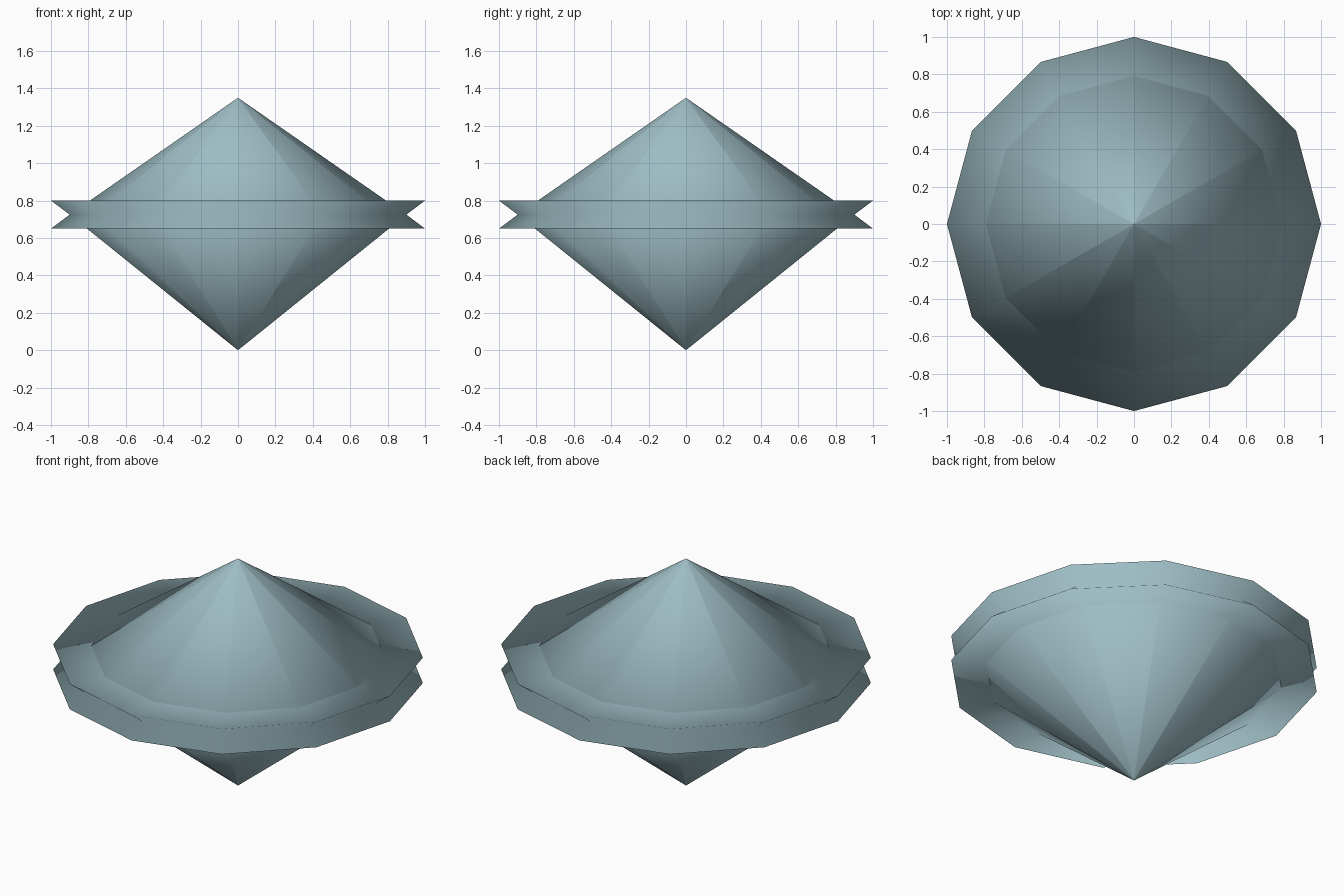
import bpy, bmesh, math
from mathutils import Vector

if "Cube" in bpy.data.objects:
    bpy.data.objects.remove(bpy.data.objects["Cube"])

SIDES = 12
WAIST_Z = 0.725

# one flat colour
mat = bpy.data.materials.new("pale_teal")
mat.diffuse_color = (0.34, 0.51, 0.555, 1)
mat.use_nodes = True
mat.node_tree.nodes["Principled BSDF"].inputs["Base Color"].default_value = mat.diffuse_color


def direction(i):
    a = i * math.tau / SIDES
    return Vector((math.cos(a), math.sin(a), 0))


def ring(bm, radius, z):
    return [bm.verts.new(direction(i) * radius + Vector((0, 0, z)))
            for i in range(SIDES)]


def finish(bm, name):
    for face in bm.faces:
        face.smooth = True
    mesh = bpy.data.meshes.new(name)
    bm.to_mesh(mesh)
    bm.free()
    mesh.materials.append(mat)
    obj = bpy.data.objects.new(name, mesh)
    bpy.context.collection.objects.link(obj)
    return mesh


# double cone: soft around the waist, each facet keeps its own tip corner
bm = bmesh.new()
waist = ring(bm, 0.9, WAIST_Z)
for i in range(SIDES):
    j = (i + 1) % SIDES
    bm.faces.new((waist[i], waist[j], bm.verts.new((0, 0, 1.35))))
    bm.faces.new((waist[j], waist[i], bm.verts.new((0, 0, 0))))
finish(bm, "double_cone")

# rim: flat flange, V groove, flat flange; inner edges sit inside the cones
# entries are (radius, height, upward tilt of the shading normal)
PROFILE = [(0.75, 0.65, -0.35), (1.0, 0.65, 0), (0.9, WAIST_Z, 0),
           (1.0, 0.80, 0), (0.75, 0.80, 0.35)]
bm = bmesh.new()
rings = [ring(bm, r, z) for r, z, tilt in PROFILE]
for low, high in zip(rings, rings[1:]):
    for i in range(SIDES):
        j = (i + 1) % SIDES
        bm.faces.new((low[i], low[j], high[j], high[i]))
rim = finish(bm, "grooved_rim")

# rounded shading: normals point outward all around the rim
normals = [(direction(i) + Vector((0, 0, tilt))).normalized()
           for r, z, tilt in PROFILE for i in range(SIDES)]
rim.normals_split_custom_set_from_vertices(normals)
